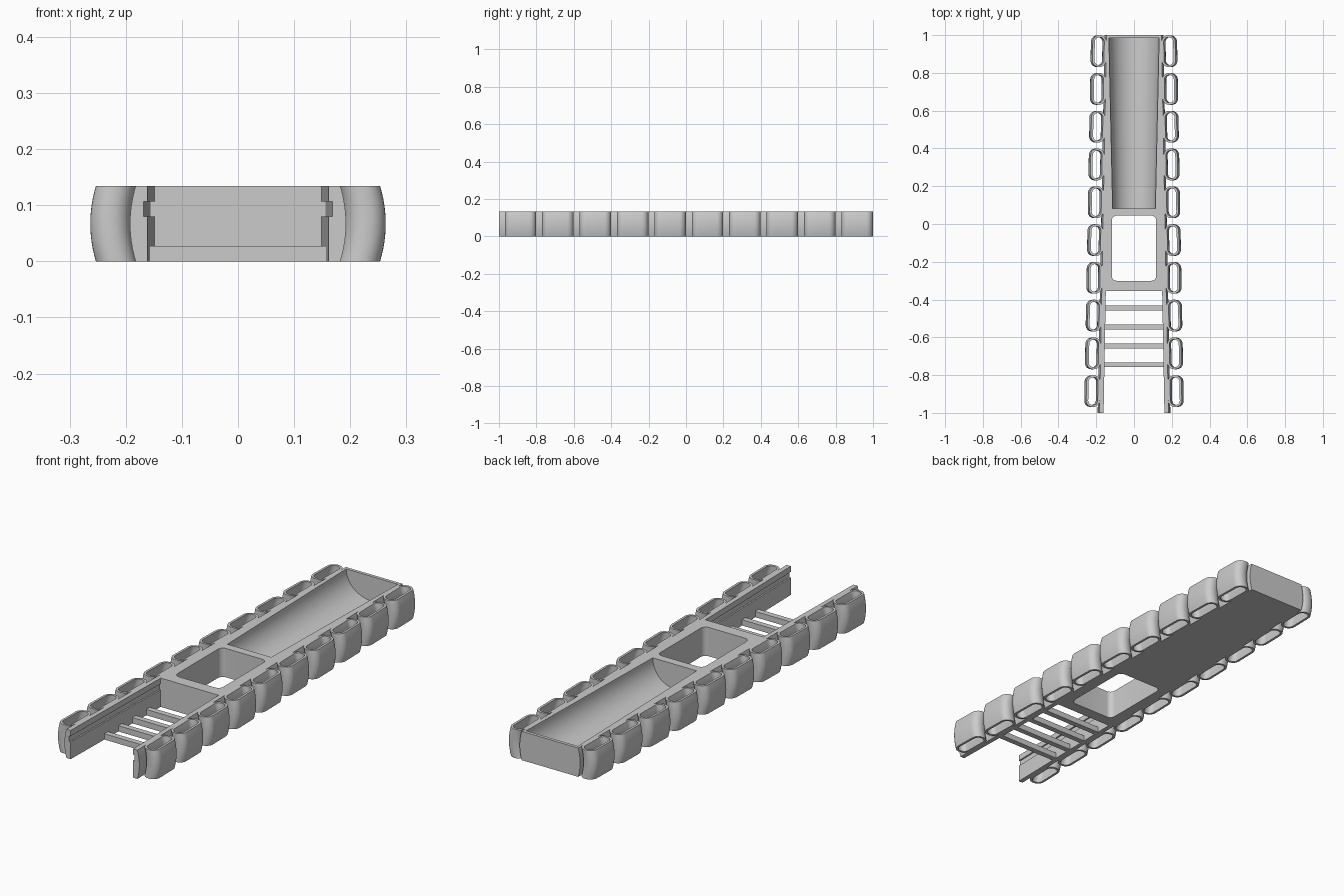
import bpy, bmesh, math

if "Cube" in bpy.data.objects:
    bpy.data.objects.remove(bpy.data.objects["Cube"])

H = 0.134            # overall height
SPLIT = -0.355       # where the solid body meets the open rails

grey = bpy.data.materials.new("plain_grey")
grey.use_nodes = True
grey.diffuse_color = (0.6, 0.6, 0.6, 1)
grey.node_tree.nodes["Principled BSDF"].inputs["Base Color"].default_value = (0.6, 0.6, 0.6, 1)


def half_width(y):
    return 0.164 - 0.0185 * y


def bulge(z):
    return 0.01 * (1 - (2 * z / H - 1) ** 2)


def finish(name, bm, smooth=True):
    bmesh.ops.recalc_face_normals(bm, faces=bm.faces)
    mesh = bpy.data.meshes.new(name)
    bm.to_mesh(mesh)
    bm.free()
    obj = bpy.data.objects.new(name, mesh)
    bpy.context.collection.objects.link(obj)
    mesh.materials.append(grey)
    if smooth:
        shade(obj)
    return obj


def shade(obj):
    bpy.ops.object.select_all(action='DESELECT')
    obj.select_set(True)
    bpy.context.view_layer.objects.active = obj
    bpy.ops.object.shade_smooth_by_angle(angle=math.radians(30))


def loft(name, rings, caps=True, closed=False, smooth=True):
    """Skin a list of equally long rings of points."""
    bm = bmesh.new()
    loops = [[bm.verts.new(p) for p in ring] for ring in rings]
    n = len(loops[0])
    pairs = list(zip(loops, loops[1:])) + ([(loops[-1], loops[0])] if closed else [])
    for a, b in pairs:
        for i in range(n):
            j = (i + 1) % n
            bm.faces.new((a[i], a[j], b[j], b[i]))
    if caps and not closed:
        bm.faces.new(loops[0])
        bm.faces.new(loops[-1])
    return finish(name, bm, smooth)


def rounded_rect(w, d, r, steps=8):
    """Outline centred on the origin with round corners."""
    pts = []
    for k, (sx, sy) in enumerate(((1, 1), (-1, 1), (-1, -1), (1, -1))):
        for i in range(steps + 1):
            a = math.pi / 2 * (k + i / steps)
            pts.append((sx * (w / 2 - r) + r * math.cos(a), sy * (d / 2 - r) + r * math.sin(a)))
    return pts


def cut(obj, cutter):
    mod = obj.modifiers.new("cut", 'BOOLEAN')
    mod.operation, mod.solver, mod.object = 'DIFFERENCE', 'EXACT', cutter
    bpy.context.view_layer.objects.active = obj
    bpy.ops.object.modifier_apply(modifier=mod.name)
    bpy.data.objects.remove(cutter)


levels = [H * i / 12 for i in range(13)]

# Solid body with bulging sides
def body_ring(y):
    right = [(half_width(y) + bulge(z), y, z) for z in levels]
    return right + [(-x, y, z) for x, y, z in reversed(right)]

body = loft("main_body", [body_ring(SPLIT), body_ring(1)], smooth=False)

# Rounded opening through the body
outline = rounded_rect(0.234, 0.345, 0.025)
cut(body, loft("opening_cutter", [[(x, y - 0.128, z) for x, y in outline] for z in (-0.1, 0.3)], smooth=False))

# Long trough that widens toward the back
def trough_ring(y, r):
    arc = [(r * math.cos(math.pi * i / 40), y, H - 0.115 * math.sin(math.pi * i / 40)) for i in range(41)]
    return [(r, y, H + 0.1)] + arc + [(-r, y, H + 0.1)]

cut(body, loft("trough_cutter", [trough_ring(0.083, 0.113), trough_ring(0.985, 0.133)], smooth=False))
shade(body)

# Side rails with a groove along the inner face
def rail_ring(y, side):
    inner = half_width(y) - 0.0215
    ring = [(half_width(y) + bulge(z), y, z) for z in levels]
    ring += [(inner, y, H), (inner, y, 0.107), (inner + 0.007, y, 0.107),
             (inner + 0.007, y, 0.08), (inner, y, 0.08), (inner, y, 0)]
    return [(side * px, py, pz) for px, py, pz in ring]

for side, label in ((1, "left"), (-1, "right")):
    loft(label + "_rail", [rail_ring(-1, side), rail_ring(SPLIT, side)])

# Flat rungs between the rails
for k in range(4):
    y = -0.445 - 0.1 * k
    w = half_width(y) - 0.015
    loft(f"rung_{k + 1}", [[(x, y - 0.013, 0), (x, y + 0.013, 0), (x, y + 0.013, 0.027), (x, y - 0.013, 0.027)]
                           for x in (-w, w)], smooth=False)

# Open sleeves along both sides, following the bulge and the taper
WIDTH, LENGTH, WALL = 0.072, 0.168, 0.011
outer = rounded_rect(WIDTH, LENGTH, 0.034)
inner = rounded_rect(WIDTH - 2 * WALL, LENGTH - 2 * WALL, 0.034 - WALL)

def sleeve_ring(pts, side, yc, z):
    return [(side * (half_width(yc + v) + WIDTH / 2 + u + bulge(z)), yc + v, z) for u, v in pts]

for side, label in ((1, "left"), (-1, "right")):
    for k in range(10):
        yc = 0.915 - 0.2 * k
        rings = [sleeve_ring(outer, side, yc, z) for z in levels]
        rings += [sleeve_ring(inner, side, yc, z) for z in reversed(levels)]
        loft(f"{label}_sleeve_{k + 1}", rings, closed=True)
